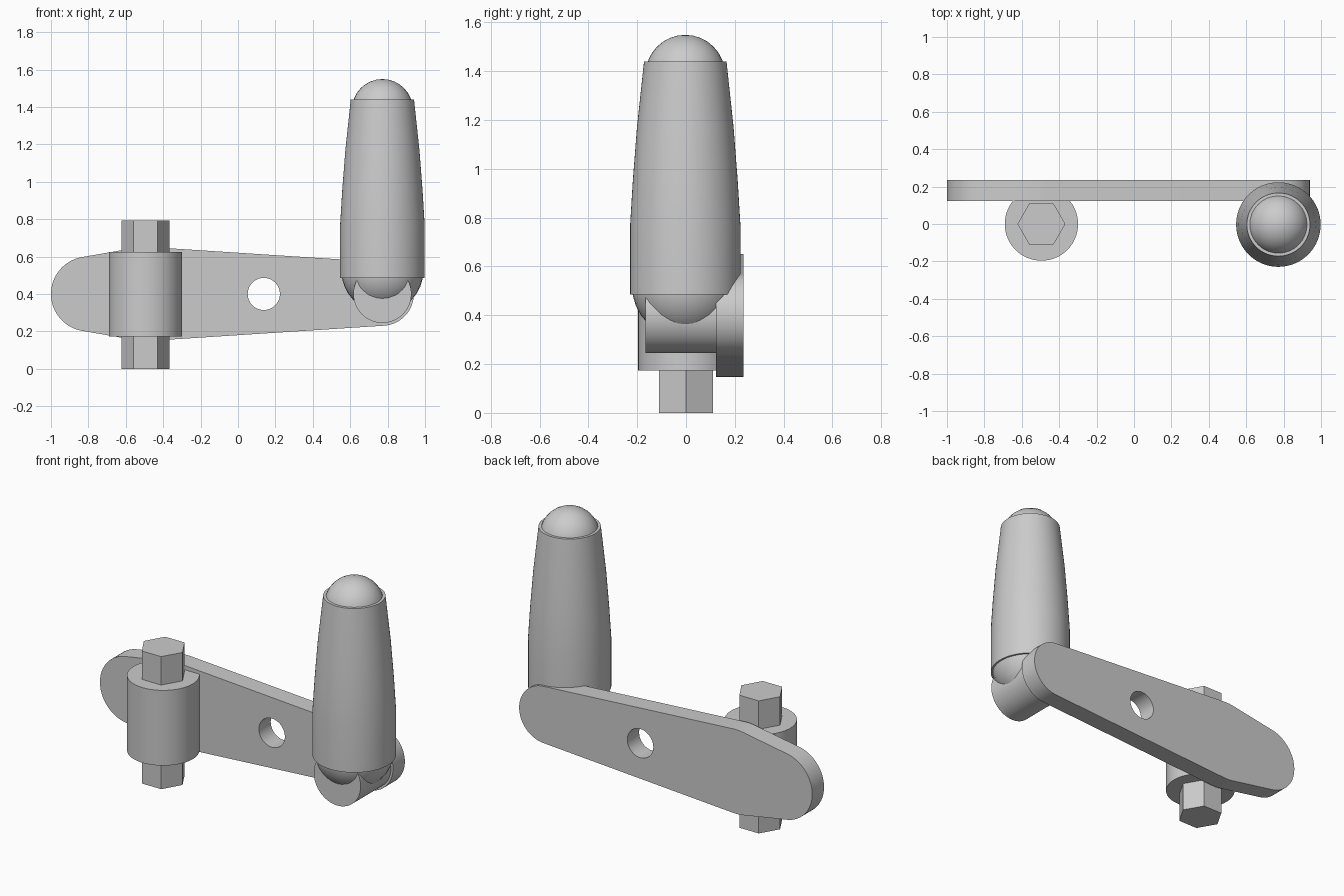
import bpy, bmesh
from math import acos, cos, sin, pi

if "Cube" in bpy.data.objects:
    bpy.data.objects.remove(bpy.data.objects["Cube"])

HUB_X, GRIP_X, MID_Z = -0.495, 0.772, 0.4


def smooth(obj, name):
    obj.name = name
    bpy.ops.object.select_all(action='DESELECT')
    obj.select_set(True)
    bpy.context.view_layer.objects.active = obj
    bpy.ops.object.shade_smooth_by_angle(angle=0.5)


def rod(name, r, length, loc, sides=64, rot=(0, 0, 0)):
    bpy.ops.mesh.primitive_cylinder_add(vertices=sides, radius=r, depth=length,
                                        location=loc, rotation=rot)
    smooth(bpy.context.object, name)
    return bpy.context.object


def ball(name, r, z):
    bpy.ops.mesh.primitive_uv_sphere_add(segments=32, ring_count=16, radius=r,
                                         location=(GRIP_X, -0.003, z))
    smooth(bpy.context.object, name)


def arc(x, r, a0, a1, n):
    return [(x + r * cos(a0 + (a1 - a0) * i / n),
             r * sin(a0 + (a1 - a0) * i / n)) for i in range(n + 1)]


# Crank arm: outline wrapped tangentially around three circles, plus a hole
left, hub, right = (-0.8, 0.2), (HUB_X, 0.252), (0.77, 0.17)
a = acos((hub[1] - right[1]) / (right[0] - hub[0]))
b = acos((left[1] - hub[1]) / (hub[0] - left[0]))
outline = (arc(*right, -a, a, 32) + arc(*hub, a, b, 3)
           + arc(*left, b, 2 * pi - b, 32) + arc(*hub, -b, -a, 3))
hole = arc(0.138, 0.086, 0, 2 * pi, 48)[:-1]
curve = bpy.data.curves.new("crank_arm", 'CURVE')
curve.dimensions, curve.fill_mode, curve.extrude = '2D', 'BOTH', 0.056
for pts in (outline, hole):
    spline = curve.splines.new('POLY')
    spline.points.add(len(pts) - 1)
    for p, (x, y) in zip(spline.points, pts):
        p.co = (x, y, 0, 1)
    spline.use_cyclic_u = True
arm = bpy.data.objects.new("crank_arm", curve)
bpy.context.collection.objects.link(arm)
arm.location = (0, 0.179, MID_Z)
arm.rotation_euler = (pi / 2, 0, 0)
arm.select_set(True)
bpy.context.view_layer.objects.active = arm
bpy.ops.object.convert(target='MESH')
arm = bpy.context.object
bm = bmesh.new()
bm.from_mesh(arm.data)
bmesh.ops.remove_doubles(bm, verts=bm.verts, dist=0.0001)
bmesh.ops.recalc_face_normals(bm, faces=bm.faces)
bm.to_mesh(arm.data)
bm.free()
smooth(arm, "crank_arm")

# Hub sleeve and the hexagonal shaft through it
rod("hub_sleeve", 0.196, 0.45, (HUB_X, 0, 0.398))
hexagon = rod("hex_shaft", 0.128, 0.793, (HUB_X, 0, 0.3965), 6, (0, 0, pi / 6))

# Pin between arm and handle
rod("handle_pin", 0.155, 0.32, (GRIP_X, -0.005, MID_Z), 64, (pi / 2, 0, 0))

# Tapered grip turned from a profile
profile = [(0, 0.485), (0.226, 0.485), (0.226, 0.77), (0.215, 0.95),
           (0.198, 1.17), (0.169, 1.44), (0, 1.44)]
bm = bmesh.new()
verts = [bm.verts.new((r, 0, z)) for r, z in profile]
edges = [bm.edges.new(pair) for pair in zip(verts, verts[1:])]
bmesh.ops.spin(bm, geom=verts + edges, axis=(0, 0, 1), cent=(0, 0, 0),
               angle=2 * pi, steps=64)
bmesh.ops.remove_doubles(bm, verts=bm.verts, dist=0.0001)
bmesh.ops.recalc_face_normals(bm, faces=bm.faces)
mesh = bpy.data.meshes.new("grip")
bm.to_mesh(mesh)
bm.free()
grip = bpy.data.objects.new("grip", mesh)
bpy.context.collection.objects.link(grip)
grip.location = (GRIP_X, -0.003, 0)
smooth(grip, "grip")

# Rounded ends of the grip
ball("grip_top_dome", 0.163, 1.386)
ball("grip_bottom_dome", 0.219, 0.522)
